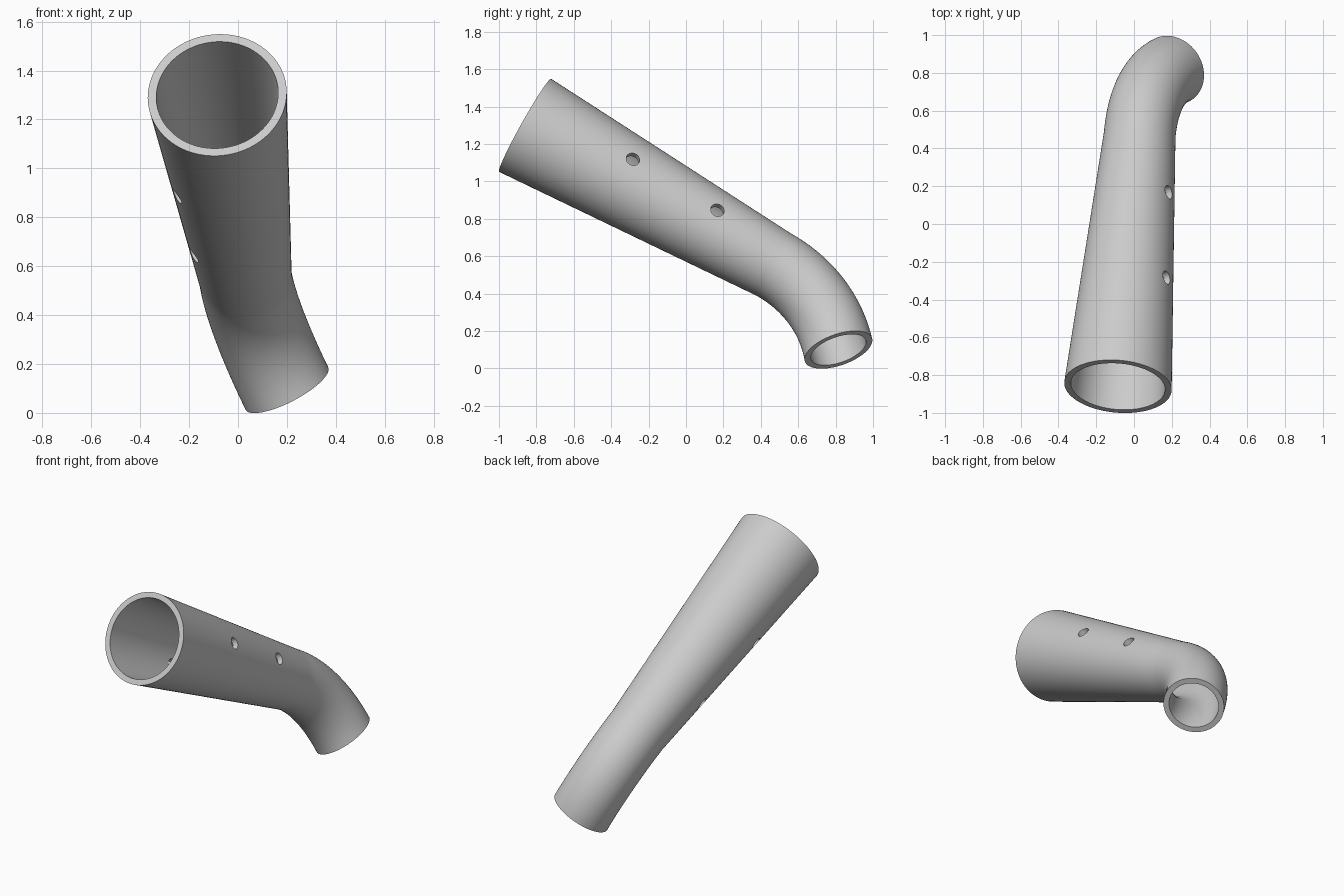
import bpy
import bmesh
import math
from mathutils import Vector, Quaternion

cube = bpy.data.objects.get("Cube")
if cube:
    bpy.data.objects.remove(cube, do_unlink=True)

SIDES = 96
STRAIGHT_RINGS, BEND_RINGS = 24, 24
WALL = 0.035
WIDE, NARROW = 0.285, 0.19

mouth = Vector((-0.085, -0.86, 1.30))
bend_start = Vector((0.03, 0.47, 0.555))
outlet = Vector((0.20, 0.815, 0.10))
axis_in = (bend_start - mouth).normalized()
axis_out = Vector((0.44, 0.30, -0.85)).normalized()
drill = Vector((0.20, 0.043, 0.11))
drill = (drill - axis_in * drill.dot(axis_in)).normalized()

grey = bpy.data.materials.new("light_grey")
grey.use_nodes = True
colour = (0.6, 0.6, 0.6, 1.0)
grey.diffuse_color = colour
grey.node_tree.nodes["Principled BSDF"].inputs["Base Color"].default_value = colour


def make_object(name, bm):
    mesh = bpy.data.meshes.new(name)
    bmesh.ops.recalc_face_normals(bm, faces=bm.faces)
    bm.to_mesh(mesh)
    bm.free()
    obj = bpy.data.objects.new(name, mesh)
    bpy.context.collection.objects.link(obj)
    obj.data.materials.append(grey)
    return obj


# Stations along the pipe: centre, rotation from the mouth direction, radius
turn_axis = axis_in.cross(axis_out).normalized()
turn = axis_in.angle(axis_out)
bend_radius = (outlet - bend_start).length / (2 * math.sin(turn / 2))
to_centre = turn_axis.cross(axis_in)

stations = []
for i in range(STRAIGHT_RINGS):
    t = i / STRAIGHT_RINGS
    stations.append((mouth.lerp(bend_start, t), Quaternion(), WIDE + (NARROW - WIDE) * t))
for i in range(BEND_RINGS + 1):
    t = i / BEND_RINGS
    a = turn * t
    ideal = bend_start + bend_radius * (axis_in * math.sin(a) + to_centre * (1 - math.cos(a)))
    end = bend_start + bend_radius * (axis_in * math.sin(turn) + to_centre * (1 - math.cos(turn)))
    stations.append((ideal + (outlet - end) * t * t, Quaternion(turn_axis, a), NARROW))

# Hollow pipe: outer skin forward, inner skin back, joined at both rims
side = axis_in.cross(drill).normalized()
bm = bmesh.new()


def ring(centre, rot, radius):
    verts = []
    for k in range(SIDES):
        a = 2 * math.pi * k / SIDES
        verts.append(bm.verts.new(centre + rot @ (drill * math.cos(a) + side * math.sin(a)) * radius))
    return verts


loops = [ring(c, q, r) for c, q, r in stations]
loops += [ring(c, q, r - WALL) for c, q, r in reversed(stations)]
for n, low in enumerate(loops):
    high = loops[(n + 1) % len(loops)]
    for k in range(SIDES):
        j = (k + 1) % SIDES
        bm.faces.new((low[k], low[j], high[j], high[k]))
pipe = make_object("bent_pipe", bm)

# Two cross-drilled holes through both walls of the straight section
for number, y in enumerate((-0.33, 0.128), 1):
    t = (y - mouth.y) / (bend_start.y - mouth.y)
    bm = bmesh.new()
    bmesh.ops.create_cone(bm, cap_ends=True, segments=32, radius1=0.037, radius2=0.037, depth=0.8)
    cutter = make_object(f"hole_cutter_{number}", bm)
    cutter.location = mouth.lerp(bend_start, t)
    cutter.rotation_mode = 'QUATERNION'
    cutter.rotation_quaternion = drill.to_track_quat('Z', 'Y')
    cutter.hide_render = True
    cut = pipe.modifiers.new(f"hole_{number}", 'BOOLEAN')
    cut.operation = 'DIFFERENCE'
    cut.solver = 'EXACT'
    cut.object = cutter

# Bake the holes, remove the cutters and smooth the walls
bpy.ops.object.select_all(action='DESELECT')
bpy.context.view_layer.objects.active = pipe
pipe.select_set(True)
for mod in list(pipe.modifiers):
    cutter = mod.object
    bpy.ops.object.modifier_apply(modifier=mod.name)
    bpy.data.objects.remove(cutter, do_unlink=True)
bpy.ops.object.shade_smooth_by_angle(angle=math.radians(35))
